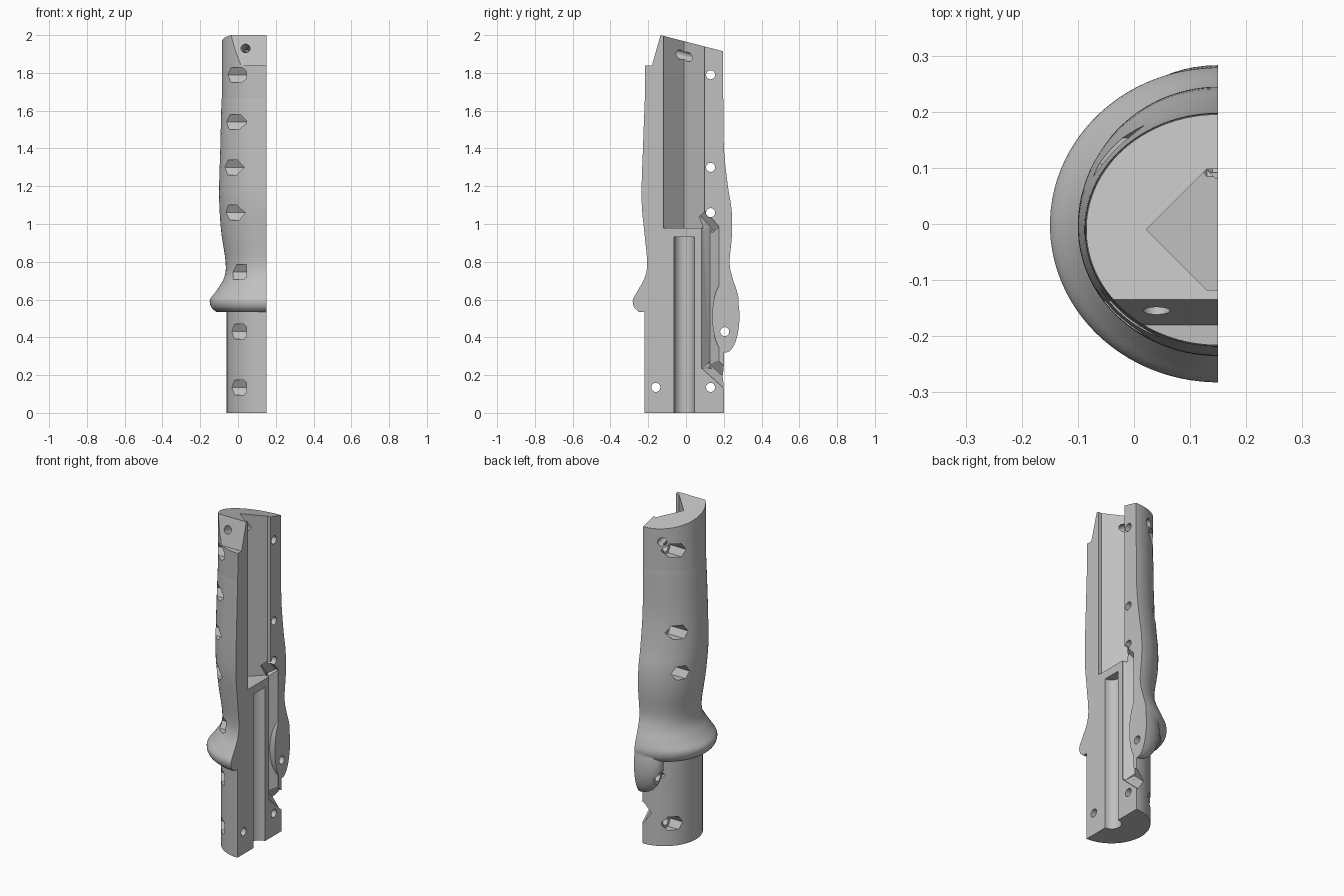
import bpy, bmesh, math
from mathutils import Vector, Matrix

cube = bpy.data.objects.get("Cube")
if cube:
    bpy.data.objects.remove(cube, do_unlink=True)

grey = bpy.data.materials.new("plain grey")
grey.use_nodes = True
grey.diffuse_color = (0.53, 0.53, 0.53, 1)
grey.node_tree.nodes["Principled BSDF"].inputs["Base Color"].default_value = (0.53, 0.53, 0.53, 1)

FACE = 0.15      # x of the flat mating face
AXIS_Y = -0.01   # y of the long axis


def to_object(name, bm):
    bmesh.ops.recalc_face_normals(bm, faces=bm.faces)
    mesh = bpy.data.meshes.new(name)
    bm.to_mesh(mesh)
    bm.free()
    obj = bpy.data.objects.new(name, mesh)
    bpy.context.collection.objects.link(obj)
    mesh.materials.append(grey)
    return obj


def loft(name, rings):
    """Closed solid through a list of equal-length point rings."""
    bm = bmesh.new()
    rows = [[bm.verts.new(p) for p in ring] for ring in rings]
    n = len(rows[0])
    for a, b in zip(rows, rows[1:]):
        for i in range(n):
            j = (i + 1) % n
            bm.faces.new((a[i], a[j], b[j], b[i]))
    bm.faces.new(rows[0])
    bm.faces.new(rows[-1])
    return to_object(name, bm)


def prism_x(name, yz, low, high):
    return loft(name, [[(x, y, z) for y, z in yz] for x in (low, high)])


def v_groove(name, start, end, half, shoulder=0.02):
    """Square-bottomed-on-edge groove in the flat face, along a (y, z) line."""
    a, b = Vector(start), Vector(end)
    along = (b - a).normalized()
    side = Vector((-along.y, along.x))
    section = [(FACE - shoulder - half, 0), (FACE - shoulder, half), (FACE + 0.1, half),
               (FACE + 0.1, -half), (FACE - shoulder, -half)]
    return loft(name, [[(x, *(p + side * w)) for x, w in section] for p in (a, b)])


def rod(name, start, end, radius, sides=24):
    start, end = Vector(start), Vector(end)
    axis = end - start
    bm = bmesh.new()
    bmesh.ops.create_cone(bm, cap_ends=True, segments=sides, radius1=radius,
                          radius2=radius, depth=axis.length)
    bm.transform(Matrix.Translation((start + end) / 2)
                 @ axis.to_track_quat('Z', 'Y').to_matrix().to_4x4())
    return to_object(name, bm)


def combine(target, tool, operation='DIFFERENCE'):
    tool.hide_render = True
    mod = target.modifiers.new(tool.name, 'BOOLEAN')
    mod.operation, mod.solver, mod.object = operation, 'EXACT', tool
    bpy.context.view_layer.objects.active = target
    bpy.ops.object.modifier_apply(modifier=mod.name)
    bpy.data.objects.remove(tool, do_unlink=True)


def ring(z, rx, front, back, steps=96):
    mid, ry = (front + back) / 2, (back - front) / 2
    angles = [2 * math.pi * (i + 0.5) / steps for i in range(steps)]
    return [(FACE - rx * math.cos(a), mid + ry * math.sin(a), z) for a in angles]


def smooth_profile(keys, steps=5):
    """Catmull-Rom interpolation of (z, depth, front, back) keys."""
    pts = [Vector(k) for k in keys]
    pts = [pts[0]] + pts + [pts[-1]]
    out = []
    for a, b, c, d in zip(pts, pts[1:], pts[2:], pts[3:]):
        for i in range(steps):
            t = i / steps
            out.append(0.5 * (2 * b + (c - a) * t + (2 * a - 5 * b + 4 * c - d) * t * t
                              + (3 * b - a - 3 * c + d) * t ** 3))
    return out + [pts[-1]]


# Whole handle: plain lower barrel, then flange and contoured grip
grip = smooth_profile([
    (0.535, 0.265, -0.25, 0.25), (0.56, 0.292, -0.275, 0.272),
    (0.60, 0.298, -0.281, 0.279), (0.65, 0.262, -0.254, 0.268),
    (0.72, 0.222, -0.217, 0.245), (0.80, 0.216, -0.206, 0.231),
    (0.95, 0.238, -0.22, 0.244), (1.08, 0.248, -0.233, 0.241),
    (1.20, 0.25, -0.235, 0.222), (1.40, 0.244, -0.228, 0.201),
    (1.64, 0.238, -0.219, 0.198), (1.66, 0.236, -0.217, 0.196)])
barrel = [(0, 0.21, -0.22, 0.20), (0.535, 0.21, -0.22, 0.20)]
handle = loft("handle_half", [ring(*p)
                              for p in barrel + [tuple(v) for v in grip]
                              + [(2.05, 0.235, -0.215, 0.195)]])

# Rounded lobe below the flange at the back
bm = bmesh.new()
bmesh.ops.create_uvsphere(bm, u_segments=40, v_segments=24, radius=1)
bm.transform(Matrix.Translation((FACE, 0.211, 0.51)) @ Matrix.Diagonal((0.14, 0.072, 0.19, 1)))
lobe = to_object("back_lobe", bm)

# Slanted top and front tilted flat with its ledge
combine(handle, prism_x("top_cut", [(-0.4, 1.84), (-0.18, 1.84), (-0.135, 2.0),
                                    (0.4, 1.862), (0.4, 2.3), (-0.4, 2.3)], -0.6, 0.6))

# Grooves: deep upper channel, side slot, its slanted ends
combine(handle, v_groove("upper_channel", (AXIS_Y, 0.98), (AXIS_Y, 2.2), 0.108))
combine(handle, v_groove("side_slot", (0.128, 0.235), (0.128, 0.985), 0.047, 0.004))
combine(handle, v_groove("slot_top_pocket", (0.076, 1.044), (0.148, 0.962), 0.036))
combine(handle, v_groove("slot_exit", (0.118, 0.264), (0.28, 0.118), 0.044, 0.01))

# Round bore in the lower half
combine(handle, rod("lower_bore", (FACE, AXIS_Y, -0.1), (FACE, AXIS_Y, 0.93), 0.054, 32))

# Add the lobe over the slot, then split the handle at the mating face
combine(handle, lobe, 'UNION')
combine(handle, prism_x("split_cut", [(-1, -1), (1, -1), (1, 3), (-1, 3)], FACE, 1))

# Bolt holes through the flat face, each with a hexagonal nut pocket outside
bolts = [(-0.16, z) for z in (1.79, 1.54, 1.30, 1.06, 0.745, 0.43, 0.135)]
bolts += [(0.13, z) for z in (1.79, 1.30, 1.06, 0.135)] + [(0.205, 0.43)]
for y, z in bolts:
    combine(handle, rod("bolt_hole", (-0.4, y, z), (0.3, y, z), 0.024))
    hexagon = [(y + 0.046 * math.cos(i * math.pi / 3), z + 0.046 * math.sin(i * math.pi / 3))
               for i in range(6)]
    combine(handle, prism_x("nut_pocket", hexagon, -0.4, 0.045))


# Tilted cross bolt near the top, with a pocket at the back
def cross(y):
    return (0.04, y, 1.93 - 0.27 * (y + 0.155))


combine(handle, rod("cross_hole", cross(-0.3), cross(0.3), 0.024))
combine(handle, rod("cross_pocket", cross(0.14), cross(0.3), 0.046, 6))

bpy.ops.object.select_all(action='DESELECT')
handle.select_set(True)
bpy.context.view_layer.objects.active = handle
bpy.ops.object.shade_smooth_by_angle(angle=math.radians(30))
